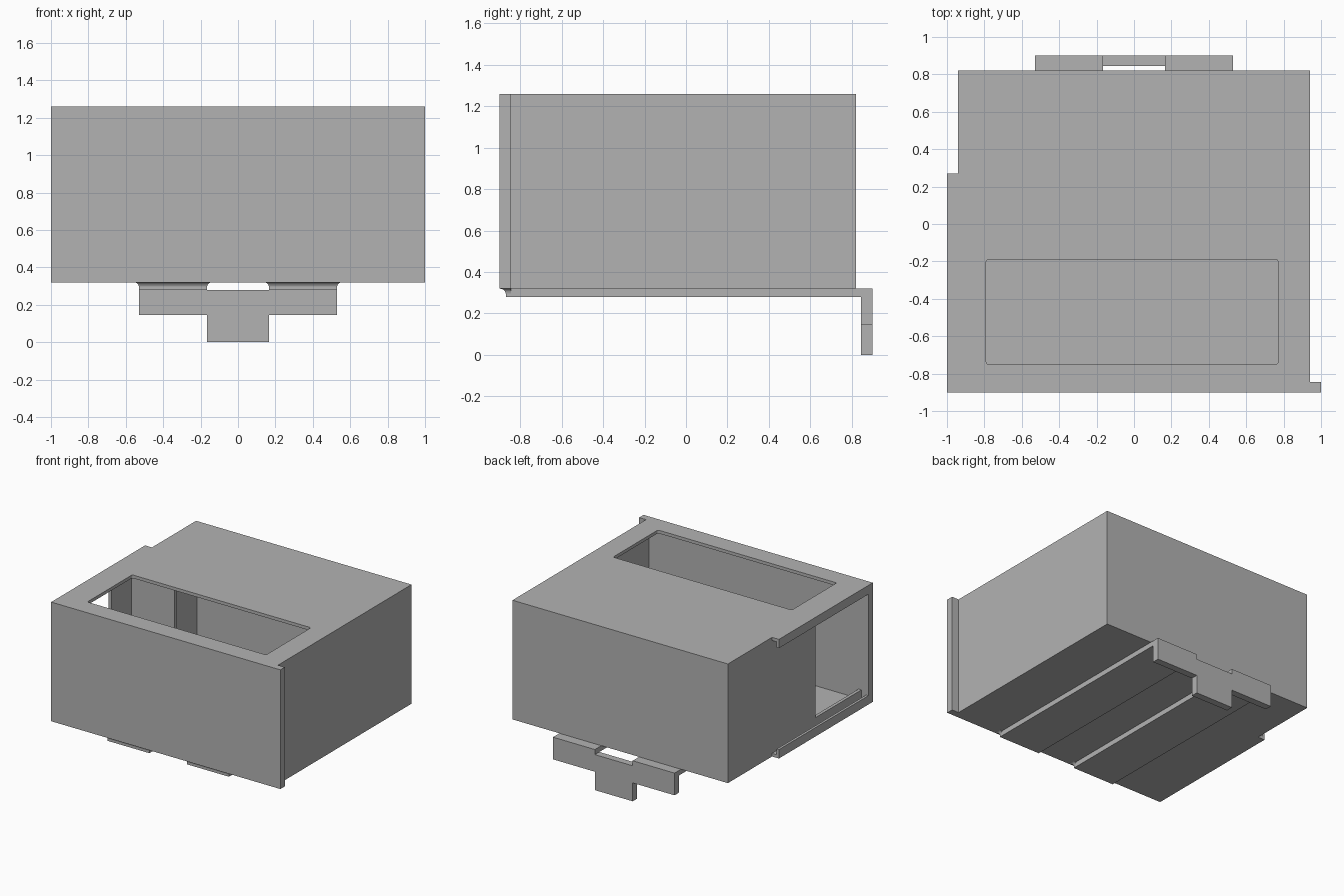
import bpy, bmesh, math
from mathutils import Vector

old = bpy.data.objects.get("Cube")
if old:
    bpy.data.objects.remove(old, do_unlink=True)

grey = bpy.data.materials.new("plain_grey")
grey.use_nodes = True
colour = (0.45, 0.45, 0.45, 1)
grey.diffuse_color = colour
grey.node_tree.nodes["Principled BSDF"].inputs["Base Color"].default_value = colour


def finish(name, bm):
    bmesh.ops.recalc_face_normals(bm, faces=bm.faces[:])
    mesh = bpy.data.meshes.new(name)
    bm.to_mesh(mesh)
    bm.free()
    mesh.materials.append(grey)
    obj = bpy.data.objects.new(name, mesh)
    bpy.context.collection.objects.link(obj)
    return obj


def box(name, xs, ys, zs, corner=0):
    """Box between limits, with optional rounded upright edges."""
    bm = bmesh.new()
    bmesh.ops.create_cube(bm, size=1)
    for v in bm.verts:
        v.co = Vector([lim[0] if c < 0 else lim[1]
                       for c, lim in zip(v.co, (xs, ys, zs))])
    if corner:
        upright = [e for e in bm.edges
                   if abs(e.verts[0].co.z - e.verts[1].co.z) > 0.001]
        bmesh.ops.bevel(bm, geom=upright, offset=corner, segments=3,
                        profile=0.5, affect='EDGES')
    return finish(name, bm)


def cut(target, cutter):
    mod = target.modifiers.new("cut", 'BOOLEAN')
    mod.operation = 'DIFFERENCE'
    mod.solver = 'EXACT'
    mod.object = cutter
    bpy.context.view_layer.objects.active = target
    bpy.ops.object.modifier_apply(modifier=mod.name)
    bpy.data.objects.remove(cutter, do_unlink=True)


BOTTOM, TOP, WALL = 0.32, 1.26, 0.025
SIDE, FRONT, PLATE, BACK = 0.94, -0.9, -0.845, 0.82

# Hollow housing, open at the front, with a top window and a left-hand doorway
housing = box("housing", (-SIDE, SIDE), (PLATE, BACK), (BOTTOM, TOP))
cut(housing, box("cavity", (-SIDE + WALL, SIDE - WALL), (FRONT, BACK - WALL),
                 (BOTTOM + WALL, TOP - WALL)))
cut(housing, box("window_cutter", (-0.79, 0.77), (-0.75, -0.19), (1.1, 1.4), 0.012))
cut(housing, box("doorway_cutter", (-1.1, -0.85), (FRONT, -0.27), (0.42, 1.16)))

# Front plate, wider than the housing
box("front_plate", (-1, 1), (FRONT, PLATE), (BOTTOM, TOP))

# Short partition beside the doorway
box("partition", (-SIDE + WALL, -0.54), (-0.02, -0.02 + WALL),
    (BOTTOM + WALL, TOP - WALL))

# Hooked channels above and below the doorway
for name, edge, way in (("upper", TOP, -1), ("lower", BOTTOM, 1)):
    shelf = edge + way * 0.025
    lip = edge + way * 0.07
    box(name + "_channel_shelf", (-1, -SIDE), (PLATE, 0.27), sorted((edge, shelf)))
    box(name + "_channel_lip", (-1, -0.98), (PLATE, 0.27), sorted((shelf, lip)))


def flare(name, x0, x1):
    """Concave fillet spreading the rail's front end into the plate."""
    bm = bmesh.new()
    rings = []
    radius = 0.025
    for i in range(7):
        a = math.pi / 2 * i / 6
        out = radius * (1 - math.cos(a))
        z = BOTTOM - radius + radius * math.sin(a)
        front = -0.87 - out * 1.2
        rings.append([bm.verts.new(p) for p in (
            (x0 - out, front, z), (x1 + out, front, z),
            (x1 + out, PLATE, z), (x0 - out, PLATE, z))])
    for low, high in zip(rings, rings[1:]):
        for k in range(4):
            n = (k + 1) % 4
            bm.faces.new((low[k], low[n], high[n], high[k]))
    bm.faces.new(rings[0])
    bm.faces.new(rings[-1])
    return finish(name, bm)


# Underside rails
for side, (x0, x1) in (("left", (0.165, 0.53)), ("right", (-0.53, -0.165))):
    box(side + "_rail", (x0, x1), (-0.87, 0.845), (0.28, BOTTOM))
    flare(side + "_rail_flare", x0, x1)

# Rear hook: T-shaped plate with a notch in its top edge
half = [(0.165, 0), (0.165, 0.145), (0.53, 0.145), (0.53, BOTTOM),
        (0.165, BOTTOM), (0.165, 0.28)]
outline = half + [(-x, z) for x, z in reversed(half)]
bm = bmesh.new()
face = bm.faces.new([bm.verts.new((x, 0.845, z)) for x, z in outline])
ext = bmesh.ops.extrude_face_region(bm, geom=[face])
bmesh.ops.translate(bm, vec=(0, 0.055, 0),
                    verts=[g for g in ext["geom"] if isinstance(g, bmesh.types.BMVert)])
if not face.is_valid or len(bm.faces) < len(outline) + 2:
    bm.faces.new([v for v in bm.verts if v.co.y < 0.86])
finish("rear_hook", bm)
